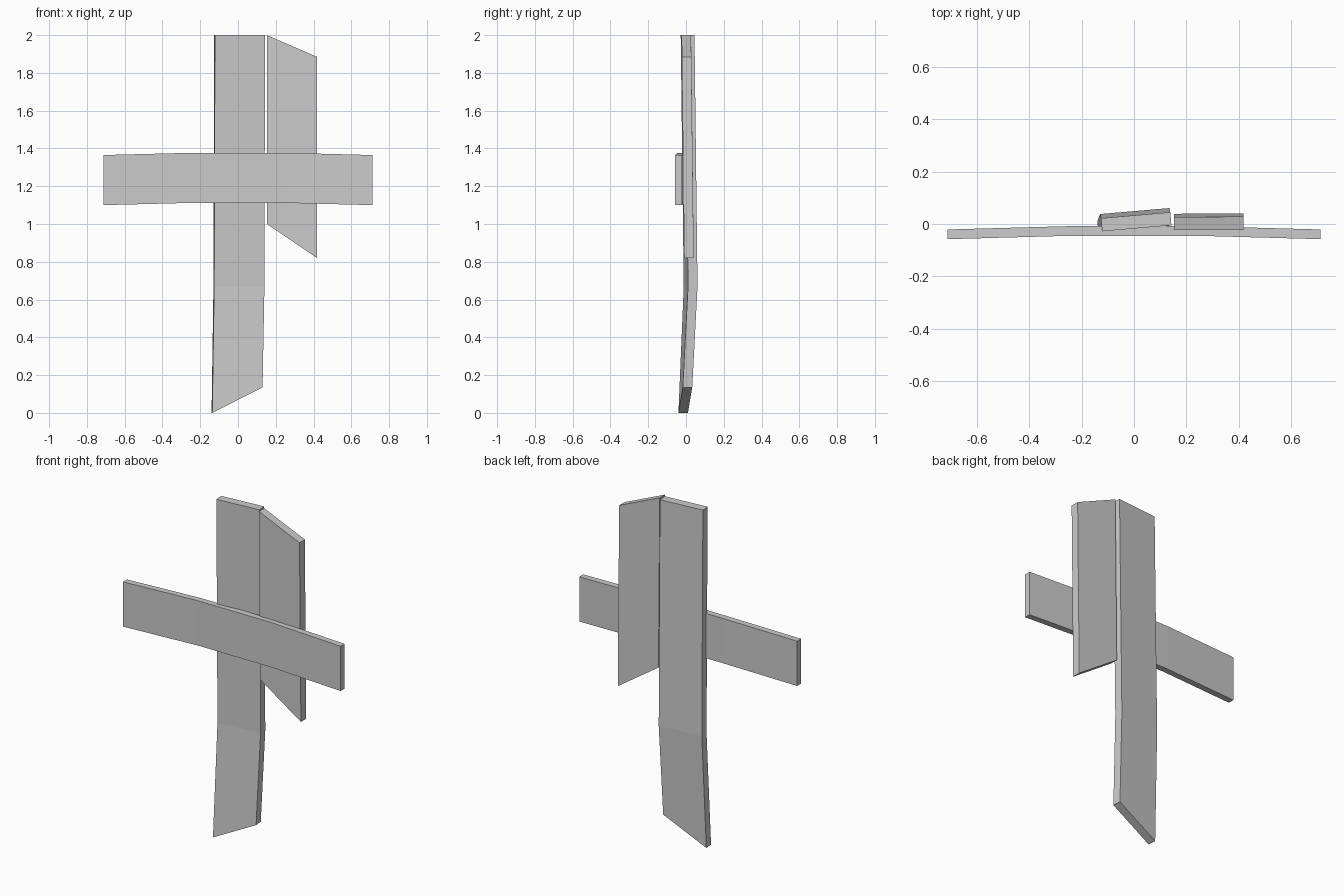
import bpy, bmesh

if "Cube" in bpy.data.objects:
    bpy.data.objects.remove(bpy.data.objects["Cube"])


def plank(name, sections):
    """Loft a closed flat-sided board through four-cornered sections."""
    bm = bmesh.new()
    rings = [[bm.verts.new(p) for p in s] for s in sections]
    for a, b in zip(rings, rings[1:]):
        for i in range(4):
            j = (i + 1) % 4
            bm.faces.new((a[i], a[j], b[j], b[i]))
    bm.faces.new(rings[0][::-1])
    bm.faces.new(rings[-1])
    bmesh.ops.recalc_face_normals(bm, faces=bm.faces[:])
    mesh = bpy.data.meshes.new(name)
    bm.to_mesh(mesh)
    bm.free()
    obj = bpy.data.objects.new(name, mesh)
    bpy.context.collection.objects.link(obj)
    return obj


def upright_section(left, right, y_left, y_right, z_left, z_right, skew=0.0):
    """Corners of an upright board: front left, front right, back right, back left."""
    t = 0.05
    return [(left, y_left, z_left), (right, y_right, z_right),
            (right - skew, y_right + t, z_right), (left - skew, y_left + t, z_left)]


# Long upright board: slightly turned, bent at a third, slanted broken foot
plank("long_upright_board", [
    upright_section(-0.136, 0.130, -0.040, -0.017, 0.0, 0.135, 0.004),
    upright_section(-0.126, 0.140, -0.012, 0.011, 0.67, 0.67, 0.004),
    upright_section(-0.122, 0.143, -0.028, -0.005, 2.0, 2.0, 0.004),
])

# Short upright board: slanted at both ends, leaning slightly
plank("short_upright_board", [
    upright_section(0.153, 0.418, -0.011, -0.009, 1.0, 0.82),
    upright_section(0.153, 0.418, -0.023, -0.022, 2.0, 1.885),
])

# Cross board: ends droop and bend forward
sections = []
for x, y, z in [(-0.713, -0.058, 1.10), (-0.24, -0.045, 1.112),
                (0.24, -0.045, 1.112), (0.713, -0.058, 1.10)]:
    h, t = 0.265, 0.037
    sections.append([(x, y, z), (x, y + t, z), (x, y + t, z + h), (x, y, z + h)])
plank("cross_board", sections)
